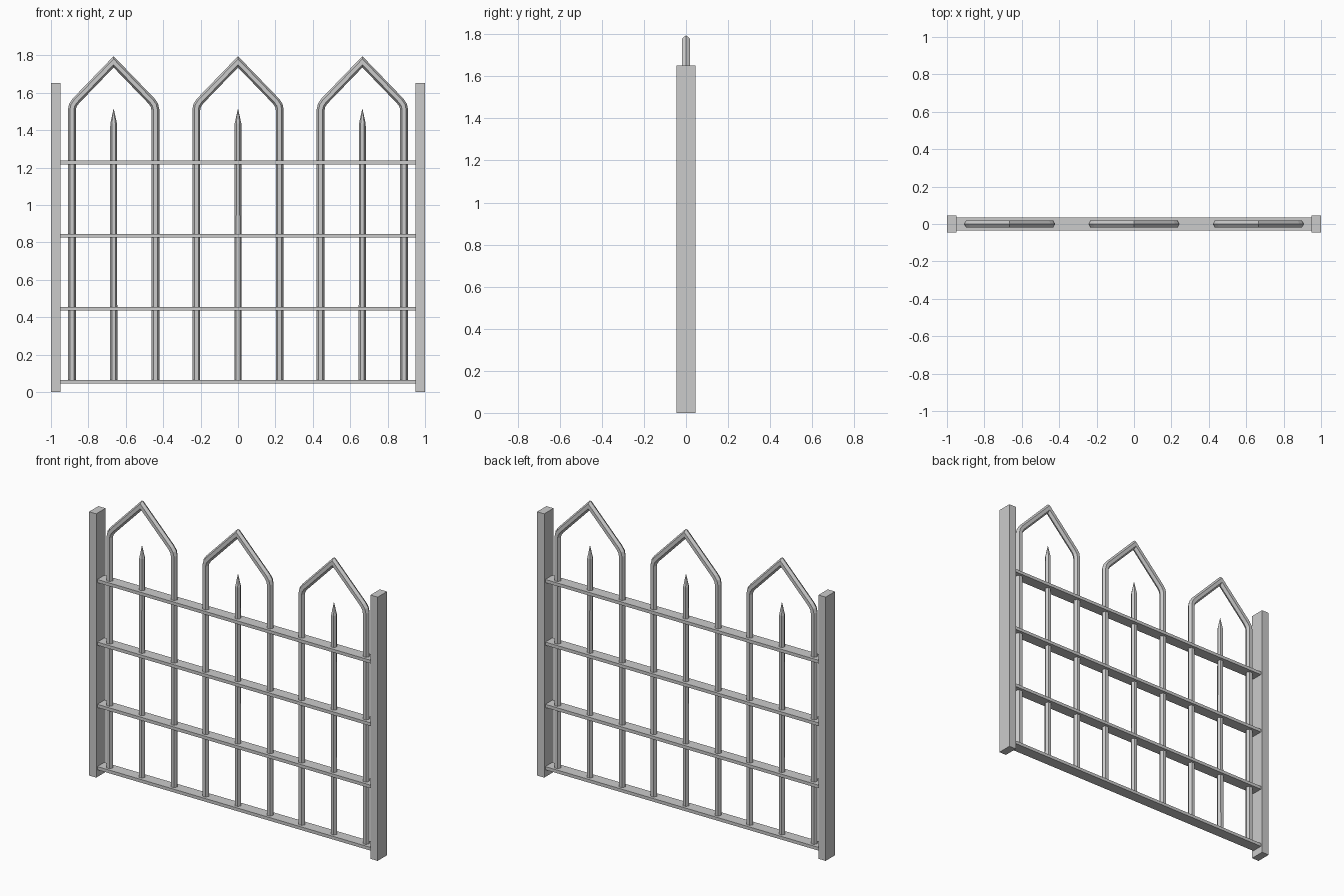
import bpy, bmesh
from math import cos, sin, pi
from mathutils import Vector

if "Cube" in bpy.data.objects:
    bpy.data.objects.remove(bpy.data.objects["Cube"])

SIDES, R = 6, 0.021


def finish(name, bm):
    bmesh.ops.recalc_face_normals(bm, faces=bm.faces)
    me = bpy.data.meshes.new(name)
    bm.to_mesh(me)
    bm.free()
    ob = bpy.data.objects.new(name, me)
    bpy.context.collection.objects.link(ob)
    return ob


def box(name, x0, x1, y0, y1, z0, z1):
    bm = bmesh.new()
    bmesh.ops.create_cube(bm, size=1)
    for v in bm.verts:
        v.co = ((x0 + x1) / 2 + v.co.x * (x1 - x0),
                (y0 + y1) / 2 + v.co.y * (y1 - y0),
                (z0 + z1) / 2 + v.co.z * (z1 - z0))
    return finish(name, bm)


def sweep(name, path, radii):
    """Mitred six-sided bar along a path in the xz plane."""
    bm = bmesh.new()
    pts = [Vector((x, 0, z)) for x, z in path]
    rings = []
    for i, p in enumerate(pts):
        a = (p - pts[i - 1]).normalized() if i else None
        b = (pts[i + 1] - p).normalized() if i < len(pts) - 1 else None
        a, b = a or b, b or a
        t = (a + b).normalized()
        out = Vector((-t.z, 0, t.x)) / t.dot(a)
        r = radii[i]
        rings.append([bm.verts.new(p + out * r * cos(2 * pi * k / SIDES)
                                   + Vector((0, r * sin(2 * pi * k / SIDES), 0)))
                      for k in range(SIDES)])
    for r0, r1 in zip(rings, rings[1:]):
        for k in range(SIDES):
            n = (k + 1) % SIDES
            bm.faces.new((r0[k], r0[n], r1[n], r1[k]))
    bm.faces.new(rings[0])
    bm.faces.new(rings[-1])
    return finish(name, bm)


# Side posts
for side, x in (("left", -0.975), ("right", 0.975)):
    box("post_" + side, x - 0.025, x + 0.025, -0.046, 0.046, 0, 1.652)

# Horizontal rails
for i, z in enumerate((0.055, 0.445, 0.835, 1.227)):
    box(f"rail_{i + 1}", -0.955, 0.955, -0.035, 0.035, z - 0.01, z + 0.01)

# Pointed arches, each with a spike in the middle
half = [(-0.223, 0.055), (-0.223, 1.51), (-0.218, 1.533), (-0.203, 1.555)]
for i, cx in enumerate((-0.665, 0, 0.665)):
    path = half + [(0, 1.765)] + [(-x, z) for x, z in reversed(half)]
    sweep(f"arch_{i + 1}", [(cx + x, z) for x, z in path], [R] * len(path))
    sweep(f"spike_{i + 1}", [(cx, 0.055), (cx, 1.435), (cx, 1.512)],
          [0.02, 0.018, 0.001])
